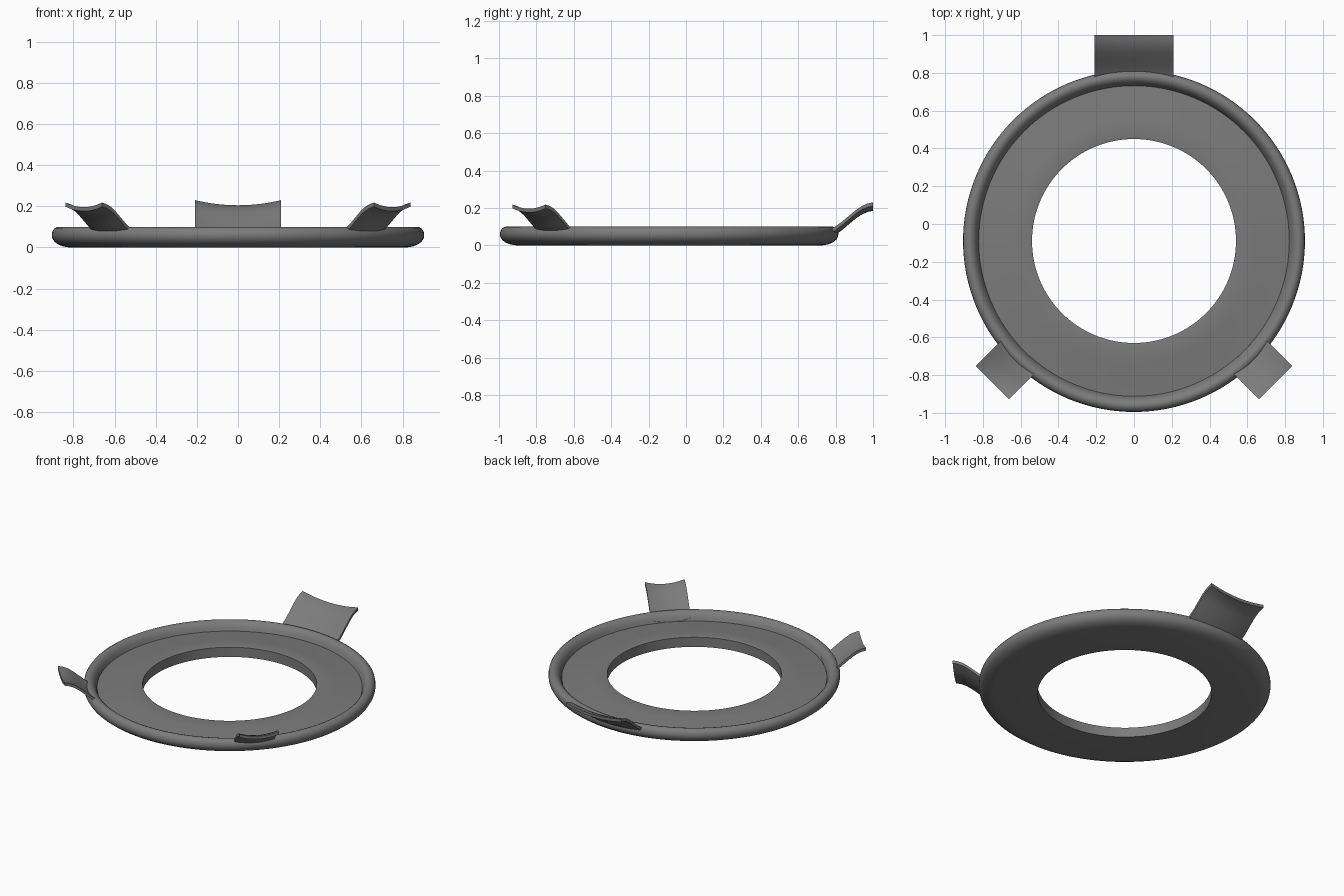
import bpy, bmesh, math
from mathutils import Matrix

if "Cube" in bpy.data.objects:
    bpy.data.objects.remove(bpy.data.objects["Cube"])

CENTRE_Y = -0.09
grey = bpy.data.materials.new("dark grey")
grey.diffuse_color = (0.2, 0.2, 0.2, 1)
grey.use_nodes = True
grey.node_tree.nodes["Principled BSDF"].inputs["Base Color"].default_value = grey.diffuse_color


def finish(name, bm, angle):
    bmesh.ops.recalc_face_normals(bm, faces=bm.faces)
    mesh = bpy.data.meshes.new(name)
    bm.to_mesh(mesh)
    bm.free()
    mesh.materials.append(grey)
    obj = bpy.data.objects.new(name, mesh)
    bpy.context.collection.objects.link(obj)
    bpy.ops.object.select_all(action='DESELECT')
    obj.select_set(True)
    bpy.context.view_layer.objects.active = obj
    bpy.ops.object.shade_smooth_by_angle(angle=math.radians(angle))
    return obj


# Trim ring: closed (radius, height) profile swept around the hole
def make_ring(segments=128):
    profile = [(0.54, 0), (0.82, 0), (0.85, 0.005), (0.875, 0.015), (0.893, 0.029),
               (0.903, 0.046), (0.905, 0.062), (0.902, 0.078), (0.893, 0.091),
               (0.88, 0.099), (0.867, 0.1), (0.853, 0.095), (0.84, 0.083),
               (0.83, 0.066), (0.822, 0.045), (0.74, 0.052), (0.65, 0.062),
               (0.56, 0.07), (0.54, 0.066)]
    bm = bmesh.new()
    rings = []
    for i in range(segments):
        a = math.tau * i / segments
        rings.append([bm.verts.new((r * math.cos(a), r * math.sin(a) + CENTRE_Y, z))
                      for r, z in profile])
    n = len(profile)
    for i in range(segments):
        a, b = rings[i], rings[(i + 1) % segments]
        for j in range(n):
            k = (j + 1) % n
            bm.faces.new((a[j], b[j], b[k], a[k]))
    finish("trim_ring", bm, 32)


# Spring clip: thin S-curved plate, dished across its width
def make_clip(name, width, path, sag, angle, thickness=0.02, cols=12):
    bm = bmesh.new()
    layers = []
    for drop in (0, thickness):
        grid = []
        for r, z in path:
            row = []
            for c in range(cols + 1):
                t = 2 * c / cols - 1
                row.append(bm.verts.new((r, t * width / 2,
                                         z - sag * (1 - t * t) - drop)))
            grid.append(row)
        layers.append(grid)
    top, low = layers
    rows = len(path)
    for g in layers:
        for i in range(rows - 1):
            for j in range(cols):
                bm.faces.new((g[i][j], g[i + 1][j], g[i + 1][j + 1], g[i][j + 1]))
    for i in (0, rows - 1):
        for j in range(cols):
            bm.faces.new((top[i][j], top[i][j + 1], low[i][j + 1], low[i][j]))
    for j in (0, cols):
        for i in range(rows - 1):
            bm.faces.new((top[i][j], top[i + 1][j], low[i + 1][j], low[i][j]))
    bm.transform(Matrix.Translation((0, CENTRE_Y, 0))
                 @ Matrix.Rotation(math.radians(angle), 4, 'Z'))
    finish(name, bm, 40)


make_ring()
back_path = [(0.85, 0.078), (0.88, 0.095), (0.92, 0.123), (0.96, 0.157),
             (1.0, 0.19), (1.03, 0.21), (1.06, 0.223), (1.09, 0.23)]
side_path = [(r - 0.03, z - 0.012) for r, z in back_path]
make_clip("back_clip", 0.42, back_path, 0.025, 90)
make_clip("front_left_clip", 0.25, side_path, 0.022, 225)
make_clip("front_right_clip", 0.25, side_path, 0.022, 315)
